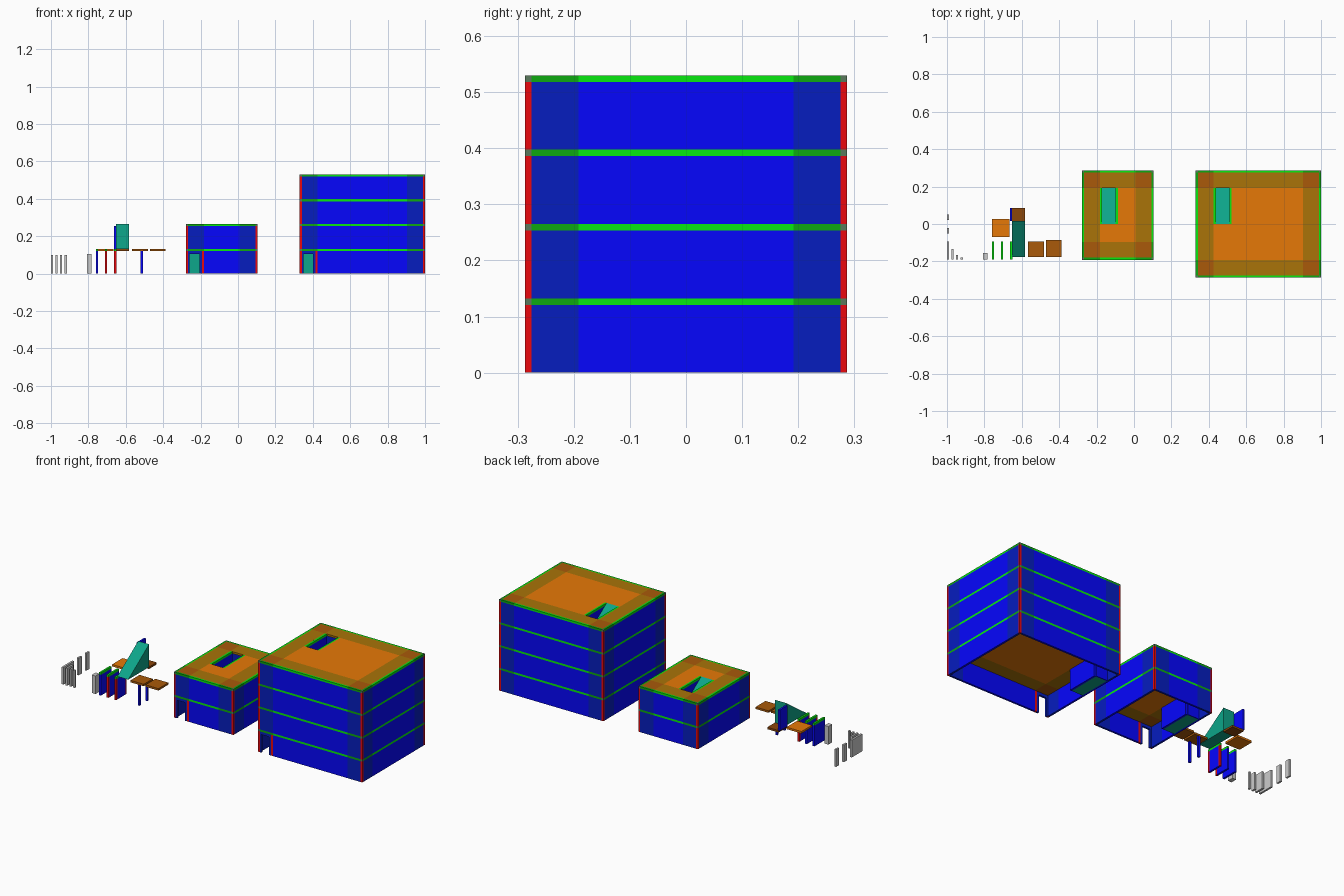
import bpy, bmesh
from mathutils import Vector

if "Cube" in bpy.data.objects:
    bpy.data.objects.remove(bpy.data.objects["Cube"])

T, H, W = 0.0957, 0.1325, 0.0115      # tile width, storey height, wall thickness
# colours as seen (0-255), converted to linear when the material is made
COL = {
    "blue": (13, 13, 221), "navy": (13, 30, 165), "red": (204, 14, 18),
    "green": (14, 203, 20), "dark_green": (18, 146, 20), "olive": (78, 104, 80),
    "orange": (200, 104, 14), "brown": (146, 100, 15), "dark_brown": (146, 78, 16),
    "deep_brown": (120, 62, 16), "teal": (18, 142, 118),
}
MATS = {}


def material(key):
    if key not in MATS:
        MATS[key] = bpy.data.materials.new(key)
        MATS[key].diffuse_color = (*[min(1, c / 255 / .87) ** 2.2 for c in COL[key]], 1)
    return MATS[key]


def finish(name, bm, color):
    bmesh.ops.recalc_face_normals(bm, faces=bm.faces)
    me = bpy.data.meshes.new(name)
    bm.to_mesh(me)
    bm.free()
    if color:
        me.materials.append(material(color))
    ob = bpy.data.objects.new(name, me)
    bpy.context.collection.objects.link(ob)


def boxes(name, items, color=None):
    """One object out of axis-aligned boxes (x0, x1, y0, y1, z0, z1)."""
    bm = bmesh.new()
    for x0, x1, y0, y1, z0, z1 in items:
        for v in bmesh.ops.create_cube(bm, size=1)["verts"]:
            v.co = Vector((x0 + (v.co.x + .5) * (x1 - x0), y0 + (v.co.y + .5) * (y1 - y0),
                           z0 + (v.co.z + .5) * (z1 - z0)))
    finish(name, bm, color)


def ramp(name, x0, x1, y_low, y_high, z0, z1):
    """Solid wedge rising from y_low to y_high."""
    bm = bmesh.new()
    a, b = [[bm.verts.new((x, y, z)) for y, z in ((y_low, z0), (y_high, z0), (y_high, z1))]
            for x in (x0, x1)]
    bm.faces.new(a)
    bm.faces.new(b)
    for i in range(3):
        j = (i + 1) % 3
        bm.faces.new((a[i], a[j], b[j], b[i]))
    finish(name, bm, "teal")


def building(name, x0, y0, nx, ny, floors):
    x1, y1 = x0 + nx * T, y0 + ny * T
    parts = {}

    def add(part, color, *box):
        parts.setdefault((part, color), []).append(box)

    ya, yb = y1 - 3 * T, y1 - T            # stairwell extent
    for f in range(floors):
        z0, z1 = f * H, (f + 1) * H
        zb = z1 - W                        # underside of the slab and belt
        # corner posts and belt corners
        for cx in (x0, x1 - W):
            for cy in (y0, y1 - W):
                add("corner_post", "red", cx, cx + W, cy, cy + W, z0, zb)
                add("belt_corner", "olive", cx, cx + W, cy, cy + W, zb, z1)
        # walls and belts: dark end tiles, bright middle
        for lo, hi, end in ((0, T, 1), (T, None, 0), (None, 0, 1)):
            def span(a, b):
                s = a + W if lo == 0 else (a + T if lo else b - T)
                e = b - W if hi == 0 else (a + T if hi else b - T)
                return s, e
            wall, belt = ("navy", "dark_green") if end else ("blue", "green")
            for k, wy in enumerate((y0, y1 - W)):
                s, e = span(x0, x1)
                add("belt", belt, s, e, wy, wy + W, zb, z1)
                if f == 0 and k == 0 and lo == 0:      # doorway tile
                    d0, d1, dz = x0 + .020, x0 + .071, .105
                    add("door_frame", wall, s, d0, wy, wy + W, z0, zb)
                    add("door_frame", wall, d1, e - W, wy, wy + W, z0, zb)
                    add("door_frame", wall, d0, d1, wy, wy + W, dz, zb)
                    add("door_post", "red", e - W, e, wy, wy + W, z0, zb)
                else:
                    add("wall", wall, s, e, wy, wy + W, z0, zb)
            for wx in (x0, x1 - W):
                s, e = span(y0, y1)
                add("belt", belt, wx, wx + W, s, e, zb, z1)
                add("wall", wall, wx, wx + W, s, e, z0, zb)
        # floor slab tiles with the stair opening left out
        col = f % 2
        for i in range(nx):
            for j in range(ny):
                if i == col and j in (ny - 3, ny - 2):
                    continue
                edges = (i in (0, nx - 1)) + (j in (0, ny - 1))
                add("slab", ("orange", "brown", "dark_brown")[edges],
                    max(x0 + i * T, x0 + W), min(x0 + (i + 1) * T, x1 - W),
                    max(y0 + j * T, y0 + W), min(y0 + (j + 1) * T, y1 - W), zb, z1)
        # stairs alternate between the first and second tile column
        a, b = x0 + col * T, x0 + (col + 1) * T
        low, high = (ya, yb) if col == 0 else (yb, ya)
        ramp(f"{name}_ramp_{f + 1}", a + W, b - W, low, high, z0, z1)
        for sx in ((a, b - W) if col else (b - W,)):
            add("stair_wall", "blue", sx, sx + W, ya, yb, z0, zb)
            add("stair_rim", "green", sx, sx + W, ya, yb, zb, z1)
        t = W / 2
        add("stair_end_wall", "blue", a + W, b - W, *((yb, yb + t) if col == 0 else (ya - t, ya)),
            z0, zb)
    for (part, color), items in parts.items():
        boxes(f"{name}_{part}_{color}", items, color)


building("small_building", -.278, .287 - 5 * T, 4, 5, 2)
building("large_building", 1 - 7 * T, -3 * T, 7, 6, 4)

# loose grey blanks
yf = -.19
boxes("blank_panels", [(-1 + .0245 * i, -.989 + .0245 * i, yf, yf + l, 0, .1)
                       for i, l in enumerate((T, .055, .024, W))])
boxes("blank_short_panels", [(-1, -.989, y, y + .028, 0, .1) for y in (-.05, .022)])
boxes("blank_block", [(-.807, -.783, yf, yf + .036, 0, .105)])

# loose wall panels: plain, one end post, two end posts
for i, x in enumerate((-.76, -.711, -.662)):
    s, e = yf + (W if i > 0 else 0), yf + T - (W if i > 1 else 0)
    boxes(f"loose_wall_{i}", [(x, x + W, s, e, 0, H - W)], "blue")
    boxes(f"loose_wall_belt_{i}", [(x, x + W, yf, yf + T, H - W, H)], "green")
    posts = [yf] * (i > 0) + [yf + T - W] * (i > 1)
    if posts:
        boxes(f"loose_wall_post_{i}", [(x, x + W, y, y + W, 0, H - W) for y in posts], "red")

# loose floor plates
for n, (x0, x1, y0, y1, c) in enumerate((
        (-.76, -.665, -.07, .026, "orange"), (-.655, -.582, .015, .085, "deep_brown"),
        (-.567, -.482, -.177, -.094, "dark_brown"), (-.471, -.387, -.177, -.086, "dark_brown"))):
    boxes(f"loose_floor_{n}", [(x0, x1, y0, y1, H - W, H)], c)
boxes("loose_posts", [(-.52, -.508, y, y + W, 0, H - W) for y in (-.177, -.106)], "blue")

# loose ramp with its side panel
ramp("loose_ramp", -.652, -.582, -.177, .015, H, 2 * H)
boxes("loose_ramp_panel", [(-.663, -.652, .015, .085, H, 2 * H - W)], "blue")

for m in bpy.data.materials:
    if m.users and not m.is_grease_pencil:
        m.use_nodes = True
        m.node_tree.nodes["Principled BSDF"].inputs["Base Color"].default_value = m.diffuse_color
